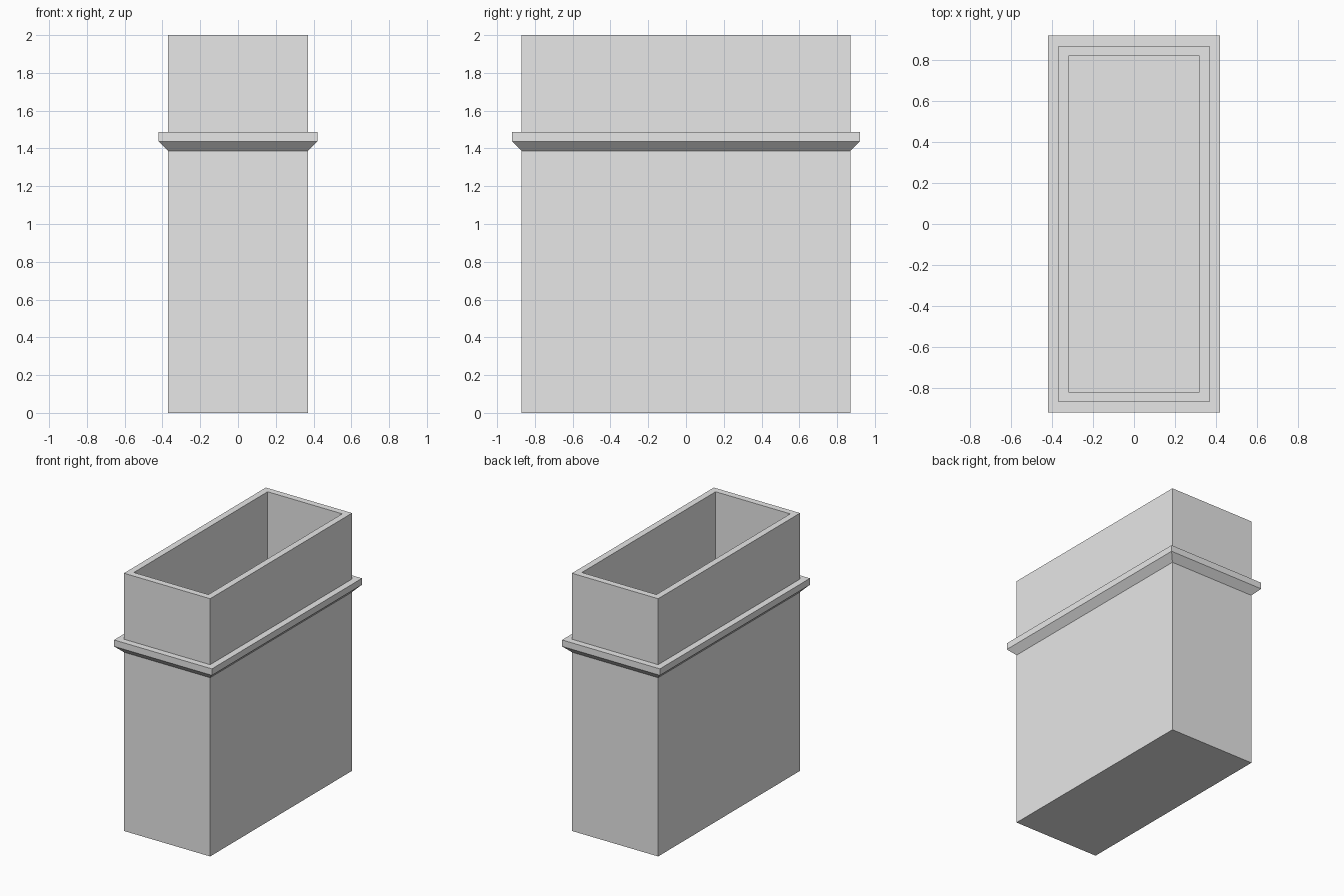
import bpy
import bmesh

cube = bpy.data.objects.get("Cube")
if cube:
    bpy.data.objects.remove(cube, do_unlink=True)

HALF_X, HALF_Y, HEIGHT = 0.37, 0.87, 2.0
WALL = 0.05

grey = bpy.data.materials.new("light_grey")
grey.use_nodes = True
colour = (0.8, 0.8, 0.8, 1)
grey.diffuse_color = colour
grey.node_tree.nodes["Principled BSDF"].inputs["Base Color"].default_value = colour


def loft(name, profile, capped):
    """Sweep (outward offset, height) points around the rectangular plan."""
    bm = bmesh.new()
    rings = []
    for offset, z in profile:
        x, y = HALF_X + offset, HALF_Y + offset
        corners = [(-x, -y), (x, -y), (x, y), (-x, y)]
        rings.append([bm.verts.new((cx, cy, z)) for cx, cy in corners])
    for low, high in zip(rings, rings[1:]):
        for i in range(4):
            j = (i + 1) % 4
            bm.faces.new((low[i], low[j], high[j], high[i]))
    if capped:
        bm.faces.new(rings[0][::-1])
        bm.faces.new(rings[-1])
    mesh = bpy.data.meshes.new(name)
    bm.to_mesh(mesh)
    bm.free()
    mesh.materials.append(grey)
    obj = bpy.data.objects.new(name, mesh)
    bpy.context.collection.objects.link(obj)
    return obj


# Hollow open-topped box: outer wall, top edge, inner wall, floor
loft("box_body", [(0, 0), (0, HEIGHT), (-WALL, HEIGHT), (-WALL, WALL)], True)

# Projecting collar with a sloped underside and a flat top
loft("collar", [(0, 1.387), (WALL, 1.438), (WALL, 1.488), (0, 1.488)], False)
